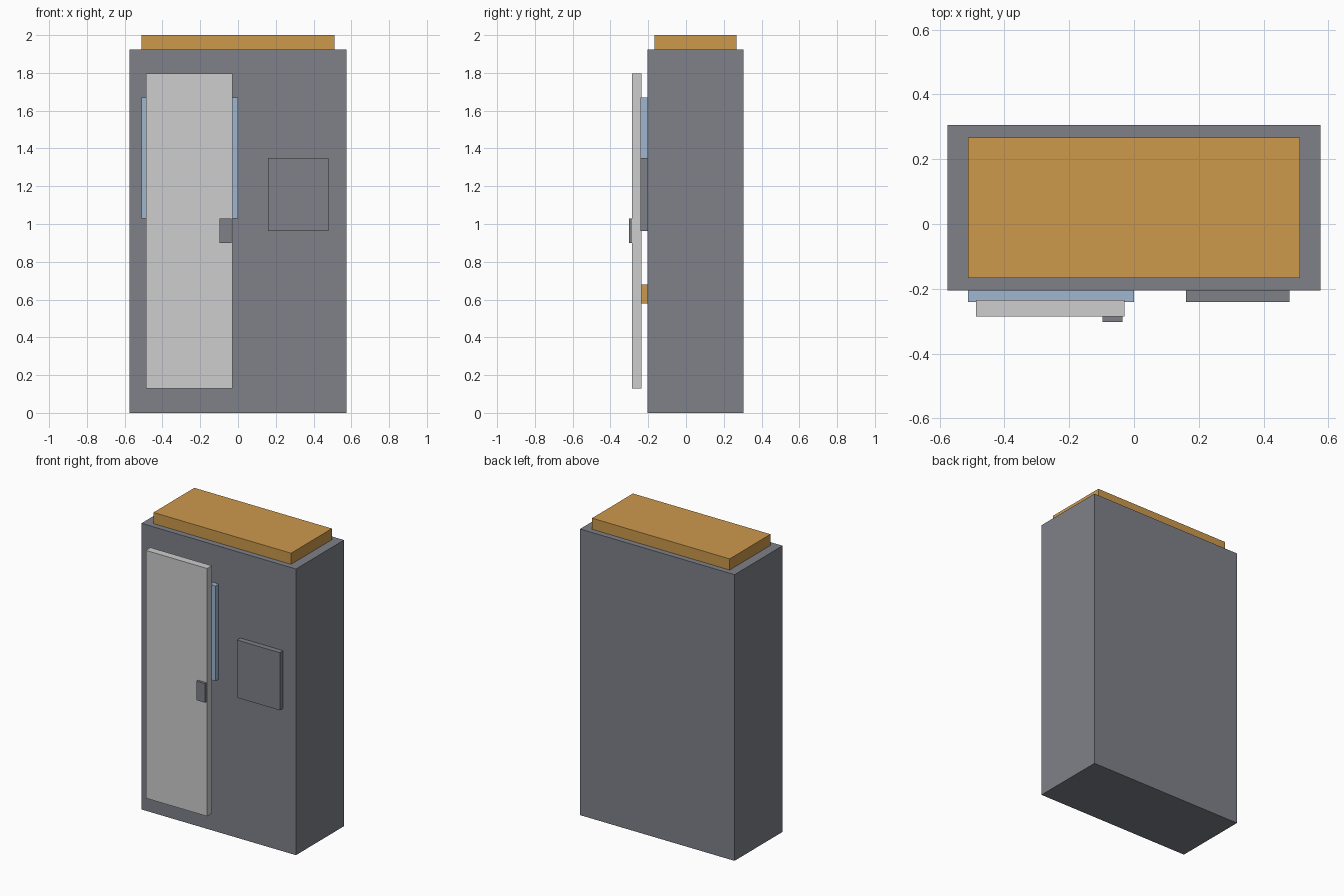
import bpy
import bmesh
from mathutils import Vector

cube = bpy.data.objects.get("Cube")
if cube:
    bpy.data.objects.remove(cube, do_unlink=True)


def material(name, rgb):
    mat = bpy.data.materials.new(name)
    mat.use_nodes = True
    color = (*rgb, 1.0)
    mat.diffuse_color = color
    mat.node_tree.nodes["Principled BSDF"].inputs["Base Color"].default_value = color
    return mat


grey = material("slate_grey", (0.21, 0.22, 0.25))
orange = material("amber", (0.61, 0.32, 0.073))
silver = material("light_grey", (0.61, 0.61, 0.61))
blue = material("pale_blue_glass", (0.35, 0.47, 0.63))


def box(name, x, y, z, mat):
    """Box spanning the given (min, max) range on each axis."""
    low, high = (Vector(corner) for corner in zip(x, y, z))
    bm = bmesh.new()
    bmesh.ops.create_cube(bm, size=1)
    bmesh.ops.scale(bm, vec=high - low, verts=bm.verts)
    mesh = bpy.data.meshes.new(name)
    bm.to_mesh(mesh)
    bm.free()
    mesh.materials.append(mat)
    obj = bpy.data.objects.new(name, mesh)
    obj.location = (low + high) / 2
    bpy.context.collection.objects.link(obj)
    return obj


FRONT = -0.205               # front face of the cabinet
MOUNTED = (-0.24, FRONT)     # depth of plates fixed to it

# Cabinet and raised top
box("cabinet_body", (-0.575, 0.575), (FRONT, 0.305), (0, 1.925), grey)
box("top_cap", (-0.512, 0.512), (-0.167, 0.267), (1.925, 2), orange)

# Plates on the front
box("window", (-0.512, 0), MOUNTED, (1.03, 1.67), blue)
box("control_panel", (0.16, 0.48), MOUNTED, (0.962, 1.35), grey)
box("lower_strip", (-0.45, -0.06), MOUNTED, (0.58, 0.68), orange)

# Door standing in front, with its handle
box("door", (-0.487, -0.03), (-0.285, -0.235), (0.13, 1.797), silver)
box("door_handle", (-0.097, -0.035), (-0.302, -0.285), (0.9, 1.028), grey)
